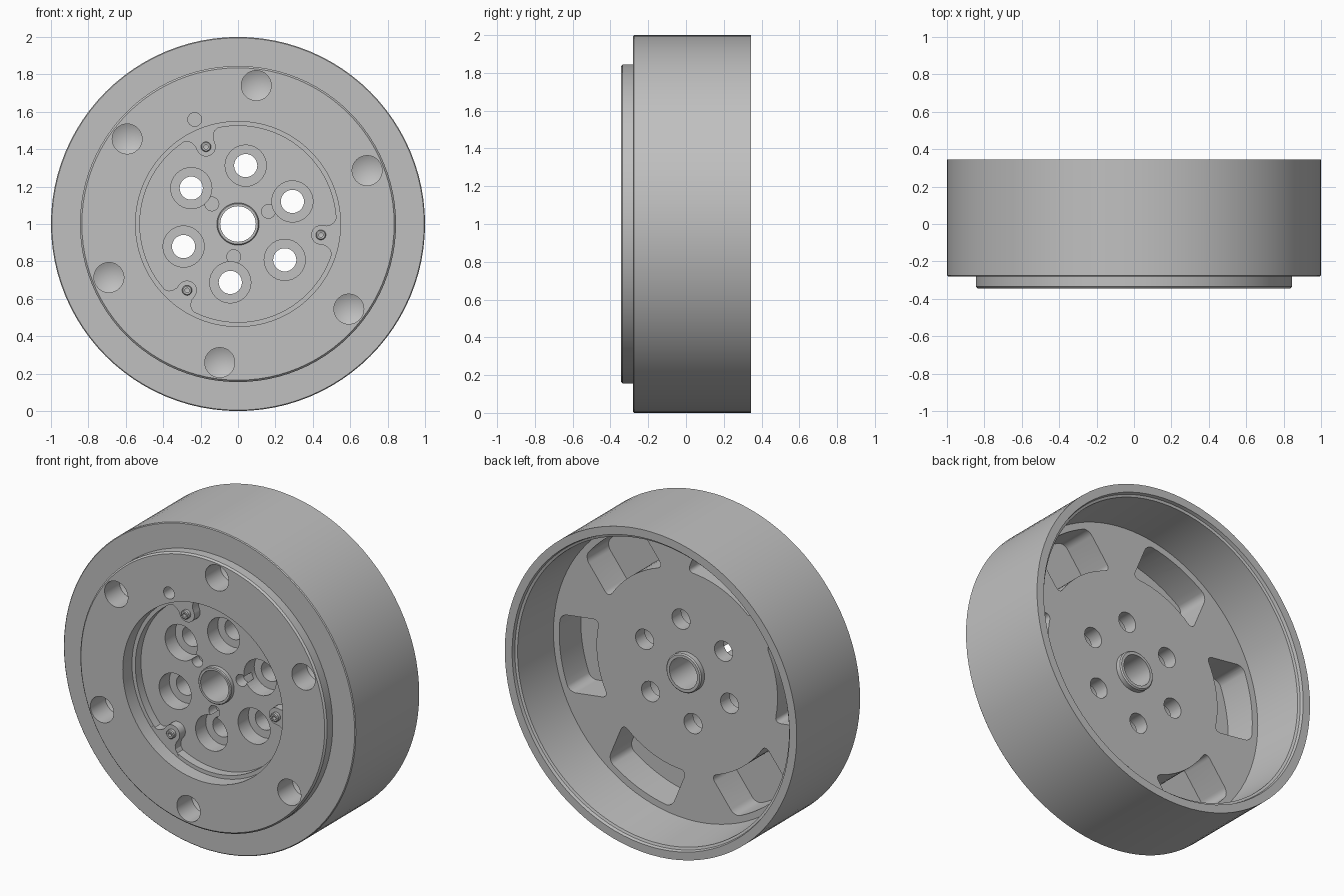
import bpy, bmesh
from math import sin, cos, asin, pi, radians, tau
from mathutils import Vector

if "Cube" in bpy.data.objects:
    bpy.data.objects.remove(bpy.data.objects["Cube"])

metal = bpy.data.materials.new("grey metal")
metal.use_nodes = True
metal.diffuse_color = (0.53, 0.53, 0.53, 1)
metal.node_tree.nodes["Principled BSDF"].inputs["Base Color"].default_value = metal.diffuse_color

PHASE = radians(22.5)      # angle of the first bolt hole
AXIS_Z = 1.0               # height of the wheel axis
WEB_BACK, FLOOR, LEDGE, FACE = -0.01, -0.20, -0.255, -0.345


def make_object(name, bm):
    bmesh.ops.remove_doubles(bm, verts=bm.verts, dist=1e-5)
    bmesh.ops.recalc_face_normals(bm, faces=bm.faces)
    mesh = bpy.data.meshes.new(name)
    bm.to_mesh(mesh)
    bm.free()
    mesh.materials.append(metal)
    obj = bpy.data.objects.new(name, mesh)
    bpy.context.collection.objects.link(obj)
    return obj


def polar(r, a):
    return r * cos(a), r * sin(a)


def lathe(name, profile, at=(0, 0), segments=32, closed=False):
    """Turn (radius, y) points around an axis parallel to y."""
    bm = bmesh.new()
    rings = []
    for i in range(segments):
        pts = [polar(r, tau * i / segments) + (y,) for r, y in profile]
        rings.append([bm.verts.new((at[0] + x, y, AXIS_Z + at[1] + z)) for x, z, y in pts])
    count = len(profile)
    for i, ring in enumerate(rings):
        following = rings[(i + 1) % segments]
        for j in range(count if closed else count - 1):
            k = (j + 1) % count
            corners = [ring[j], ring[k], following[k], following[j]]
            if profile[j][0] == 0:
                corners = [ring[j], ring[k], following[k]]
            elif profile[k][0] == 0:
                corners = [ring[j], ring[k], following[j]]
            bm.faces.new(corners)
    return make_object(name, bm)


def prism(name, outline, y0, y1, turn, rounded=(), radius=0.05):
    """Extrude a (radial, tangential) outline along y, rounding chosen corners."""
    bm = bmesh.new()
    ends = []
    for y in (y0, y1):
        ends.append([bm.verts.new((u * cos(turn) - v * sin(turn), y,
                                   AXIS_Z + u * sin(turn) + v * cos(turn))) for u, v in outline])
    n = len(outline)
    bm.faces.new(ends[0])
    bm.faces.new(ends[1])
    for i in range(n):
        j = (i + 1) % n
        bm.faces.new([ends[0][i], ends[0][j], ends[1][j], ends[1][i]])
    corners = [bm.edges.get((ends[0][i], ends[1][i])) for i in rounded]
    if corners:
        bmesh.ops.bevel(bm, geom=corners, offset=radius, segments=6, profile=0.5, affect='EDGES')
    return make_object(name, bm)


def cut(target, cutter):
    mod = target.modifiers.new("cut", 'BOOLEAN')
    mod.operation, mod.solver, mod.object = 'DIFFERENCE', 'EXACT', cutter
    bpy.context.view_layer.objects.active = target
    bpy.ops.object.modifier_apply(modifier=mod.name)
    bpy.data.objects.remove(cutter)


def smooth(obj):
    bpy.ops.object.select_all(action='DESELECT')
    obj.select_set(True)
    bpy.context.view_layer.objects.active = obj
    bpy.ops.object.shade_smooth_by_angle(angle=radians(25))


# Wheel body: tread, stepped front plate, recess, hub boss and hollow back
body = lathe("wheel_body", [
    (0.095, -0.23), (0.108, -0.23), (0.113, -0.225), (0.113, FLOOR),
    (0.525, FLOOR), (0.525, LEDGE), (0.548, LEDGE), (0.548, FACE),
    (0.835, FACE), (0.845, FACE + 0.01), (0.845, -0.28), (0.995, -0.28),
    (1.0, -0.275), (1.0, 0.345), (0.95, 0.345), (0.945, 0.325), (0.93, 0.32),
    (0.915, WEB_BACK), (0.12, WEB_BACK), (0.12, 0.02), (0.113, 0.027), (0.095, 0.027),
], segments=96, closed=True)

# Six counterbored bolt holes, drilled dimples and rear pockets
R_IN, R_OUT, HALF = 0.62, 0.875, 0.235
STEPS = 12
inner, outer = asin(HALF / R_IN), asin(HALF / R_OUT)
pocket = [polar(R_IN, inner * (2 * i / STEPS - 1)) for i in range(STEPS + 1)]
pocket += [polar(R_OUT, outer * (1 - 2 * i / STEPS)) for i in range(STEPS + 1)]

for k in range(6):
    angle = PHASE + k * pi / 3
    cut(body, lathe("bolt_cutter", [(0, -0.3), (0.11, -0.3), (0.11, -0.1),
                                    (0.062, -0.1), (0.062, 0.1), (0, 0.1)], polar(0.315, angle)))
    cut(body, lathe("dimple_cutter", [(0, -0.4), (0.08, -0.4), (0.08, -0.2), (0, -0.16)],
                    polar(0.747, angle)))
    cut(body, prism("pocket_cutter", pocket, -0.22, 0.05, angle + pi / 6,
                    (0, STEPS, STEPS + 1, 2 * STEPS + 1), 0.045))

# Three small pin holes beside the hub and one in the front plate
for k in range(3):
    cut(body, lathe("pin_cutter", [(0, -0.3), (0.037, -0.3), (0.037, -0.13), (0, -0.13)],
                    polar(0.176, PHASE + k * tau / 3), 24))
cut(body, lathe("plate_pin_cutter", [(0, -0.4), (0.037, -0.4), (0.037, -0.26), (0, -0.26)],
                polar(0.605, PHASE + pi / 2), 24))
smooth(body)

# Screw tabs with flared necks, each holding a socket screw
TAB_R, SCREW_R = 0.052, 0.447
side = [(0.535, 0.13), (0.517, 0.10), (0.508, 0.075), (0.49, 0.06), (0.47, TAB_R)]
nose = [(SCREW_R - TAB_R * sin(pi * i / 12), TAB_R * cos(pi * i / 12)) for i in range(13)]
tab_outline = side + nose + [(u, -v) for u, v in reversed(side)]
for k in range(3):
    angle = PHASE + pi / 2 + k * tau / 3
    smooth(prism(f"screw_tab_{k + 1}", tab_outline, LEDGE - 0.001, FLOOR + 0.01, angle))
    smooth(lathe(f"screw_{k + 1}", [(0, -0.255), (0.012, -0.258), (0.012, -0.28), (0.022, -0.28),
                                    (0.027, -0.275), (0.027, -0.25), (0, -0.25)],
                 polar(SCREW_R, angle), 20))
